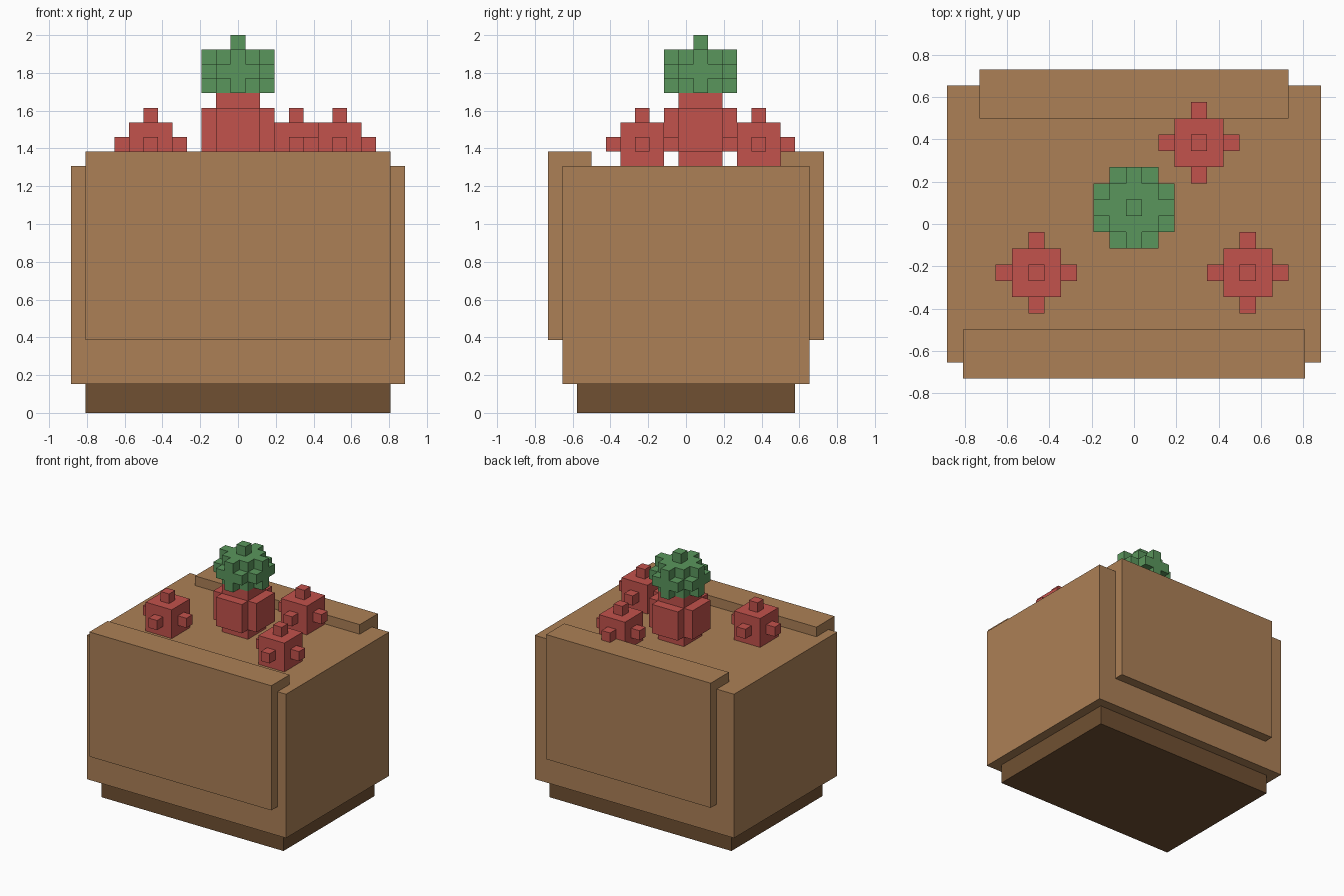
import bpy, bmesh
from mathutils import Matrix, Vector

U = 1 / 13  # one block of the grid

cube = bpy.data.objects.get("Cube")
if cube:
    bpy.data.objects.remove(cube, do_unlink=True)


def material(name, srgb):
    lin = [((c / 255 + 0.055) / 1.055) ** 2.4 for c in srgb] + [1]
    m = bpy.data.materials.new(name)
    m.use_nodes = True
    m.diffuse_color = lin
    bsdf = next(n for n in m.node_tree.nodes if n.type == 'BSDF_PRINCIPLED')
    bsdf.inputs["Base Color"].default_value = lin
    return m


WOOD = material("light brown", (172, 128, 86))
DARK = material("dark brown", (112, 80, 50))
RED = material("red", (194, 82, 76))
GREEN = material("green", (90, 150, 92))


def finish(name, bm, mat, location=(0, 0, 0)):
    bmesh.ops.recalc_face_normals(bm, faces=bm.faces)
    mesh = bpy.data.meshes.new(name)
    bm.to_mesh(mesh)
    bm.free()
    mesh.materials.append(mat)
    obj = bpy.data.objects.new(name, mesh)
    obj.location = Vector(location) * U
    bpy.context.collection.objects.link(obj)
    return obj


def blocks(name, boxes, mat, location=(0, 0, 0)):
    """One object from boxes given as (low corner, high corner) in grid blocks."""
    bm = bmesh.new()
    for lo, hi in boxes:
        lo, hi = Vector(lo) * U, Vector(hi) * U
        bmesh.ops.create_cube(bm, size=1, matrix=Matrix.Translation((lo + hi) / 2)
                              @ Matrix.Diagonal((*(hi - lo), 1)))
    return finish(name, bm, mat, location)


def arms(r0, r1, half, z0, z1):
    """Four boxes pointing out along x and y, from radius r0 to r1."""
    out = []
    for s in (-1, 1):
        a, b = sorted((s * r0, s * r1))
        out.append(((a, -half, z0), (b, half, z1)))
        out.append(((-half, a, z0), (half, b, z1)))
    return out


def lipped_panel(name, side, half):
    """L-shaped board: an outer slab with a lip folded over the top."""
    profile = [(9.5, 5), (9.5, 18), (6.5, 18), (6.5, 17), (8.5, 17), (8.5, 5)]
    bm = bmesh.new()
    face = bm.faces.new([bm.verts.new((-half * U, side * y * U, z * U)) for y, z in profile])
    new = bmesh.ops.extrude_face_region(bm, geom=[face])["geom"]
    bmesh.ops.translate(bm, vec=(2 * half * U, 0, 0),
                        verts=[v for v in new if isinstance(v, bmesh.types.BMVert)])
    return finish(name, bm, mat=WOOD)


# Planter box
blocks("planter_base", [((-10.5, -7.5, 0), (10.5, 7.5, 2))], DARK)
blocks("planter_body", [((-11.5, -8.5, 2), (11.5, 8.5, 17))], WOOD)
lipped_panel("front_panel", -1, 10.5)
lipped_panel("back_panel", 1, 9.5)

# Small red buds: a cube with a nub on each side and on top
for name, x, y in (("right_bud", -6, -3), ("left_bud", 7, -3), ("back_bud", 4, 5)):
    blocks(name, [((-1.5, -1.5, 0), (1.5, 1.5, 3)), ((-.5, -.5, 3), (.5, .5, 4))]
           + arms(1.5, 2.5, .5, 1, 2), RED, (x, y, 17))

# Central plant: red bulb with a green crown
blocks("bulb", [((-1.5, -1.5, 0), (1.5, 1.5, 5))] + arms(1.5, 2.5, 1.5, 1, 4),
       RED, (0, 1, 17))
blocks("crown", [((-1.5, -1.5, 0), (1.5, 1.5, 3)), ((-.5, -.5, 3), (.5, .5, 4))]
       + arms(1.5, 2.5, .5, 0, 1) + arms(1.5, 2.5, 1.5, 1, 2) + arms(1.5, 2.5, .5, 2, 3),
       GREEN, (0, 1, 22))
